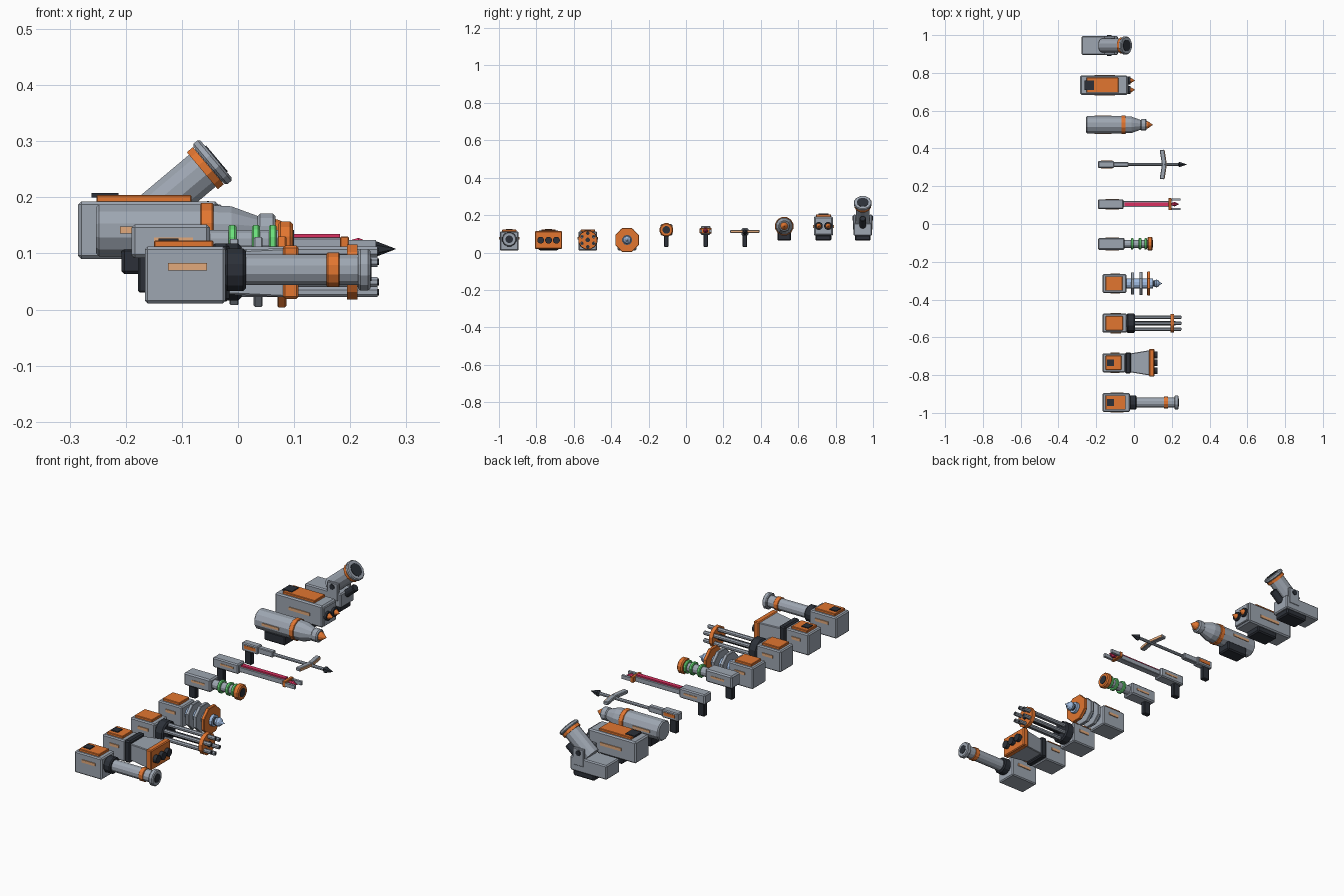
import bpy, bmesh, math
from mathutils import Matrix, Vector

if "Cube" in bpy.data.objects:
    bpy.data.objects.remove(bpy.data.objects["Cube"])


def material(name, rgb):
    m = bpy.data.materials.new(name)
    m.diffuse_color = (*rgb, 1)
    m.use_nodes = True
    m.node_tree.nodes["Principled BSDF"].inputs["Base Color"].default_value = m.diffuse_color
    return m


GREY = material("steel", (0.34, 0.38, 0.44))
ORANGE = material("orange", (0.76, 0.18, 0.03))
TAN = material("tan", (0.76, 0.40, 0.20))
DARK = material("dark", (0.025, 0.03, 0.04))
GREEN = material("green", (0.15, 0.75, 0.2))
RED = material("red", (0.7, 0.03, 0.12))
BLUE = material("blue", (0.35, 0.5, 0.75))


def finish(name, bm, mat):
    bmesh.ops.recalc_face_normals(bm, faces=bm.faces)
    me = bpy.data.meshes.new(name)
    bm.to_mesh(me)
    bm.free()
    me.materials.append(mat)
    ob = bpy.data.objects.new(name, me)
    bpy.context.collection.objects.link(ob)
    return ob


def block(name, x0, x1, y, hw, z0, z1, mat=GREY, bevel=0.0, tip=(1, 1)):
    """Box along x; tip scales the width and height of the +x end."""
    bm = bmesh.new()
    bmesh.ops.create_cube(bm, size=2)
    for v in bm.verts:
        sy, sz = tip if v.co.x > 0 else (1, 1)
        v.co = Vector((x1 if v.co.x > 0 else x0, y + v.co.y * hw * sy,
                       (z0 + z1) / 2 + v.co.z * (z1 - z0) / 2 * sz))
    if bevel:
        bmesh.ops.bevel(bm, geom=bm.edges[:], offset=bevel, segments=1, affect='EDGES')
    return finish(name, bm, mat)


def lathe(name, y, z, profile, mat=GREY, n=12, x=0.0, tilt=0.0, turn=None):
    """Turn (along, radius) points about the x axis, pitched up by tilt."""
    bm = bmesh.new()
    rings = []
    for px, r in profile:
        if r == 0:
            rings.append([bm.verts.new((px, 0, 0))])
            continue
        r /= math.cos(math.pi / n)
        angs = [2 * math.pi * (i + 0.5) / n for i in range(n)]
        rings.append([bm.verts.new((px, r * math.cos(a), r * math.sin(a))) for a in angs])
    for a, b in zip(rings, rings[1:]):
        for i in range(n):
            j = (i + 1) % n
            bm.faces.new([a[i], a[j], b[0]] if len(b) == 1 else
                         [a[0], b[j], b[i]] if len(a) == 1 else [a[i], a[j], b[j], b[i]])
    for end in (rings[0], rings[-1]):
        if len(end) > 1:
            bm.faces.new(end)
    rot = turn or Matrix.Rotation(-tilt, 4, 'Y')
    bm.transform(Matrix.Translation((x, y, z)) @ rot)
    return finish(name, bm, mat)


def tube(name, y, z, x0, x1, r, mat=GREY, n=12, c=0.0, **k):
    """Cylinder with optional chamfered rims."""
    prof = [(x0, r - c), (x0 + c, r), (x1 - c, r), (x1, r - c)] if c else [(x0, r), (x1, r)]
    return lathe(name, y, z, prof, mat, n, **k)


def strips(name, y, hw, x0, x1, z0, z1):
    for s in (-1, 1):
        block(name + "_side_strip", x0, x1, y + s * hw, 0.004, z0, z1, TAN)


def housing(name, y, x1, hatch):
    """Shared receiver box of the four turret weapons."""
    block(name + "_housing", -0.166, x1, y, 0.05, 0.011, 0.112, bevel=0.005)
    block(name + "_top_panel", -0.15, x1 - 0.022, y, 0.038, 0.11, 0.123, ORANGE, 0.002)
    if hatch:
        block(name + "_hatch", -0.142, -0.106, y, 0.018, 0.12, 0.127, DARK)
    strips(name, y, 0.05, -0.125, x1 - 0.033, 0.07, 0.083)


# cannon
y, z = -0.945, 0.071
housing("cannon", y, -0.022, True)
tube("cannon_collar", y, z, -0.024, 0.014, 0.038, DARK, c=0.005)
tube("cannon_barrel", y, z, 0.01, 0.22, 0.027)
tube("cannon_band", y, z, 0.158, 0.181, 0.031, ORANGE, c=0.002)
tube("cannon_muzzle", y, z, 0.214, 0.236, 0.037, c=0.004)
tube("cannon_bore", y, z, 0.23, 0.238, 0.02, DARK)

# triple spread gun
y, z = -0.735, 0.066
housing("spread", y, -0.045, True)
block("spread_collar", -0.047, -0.015, y, 0.056, 0.014, 0.118, DARK, 0.006)
block("spread_flare", -0.018, 0.09, y, 0.05, 0.027, 0.105, bevel=0.003, tip=(1.36, 1.13))
block("spread_face", 0.08, 0.108, y, 0.073, 0.019, 0.114, ORANGE, 0.004)
for d in (-0.042, 0, 0.042):
    tube("spread_bore", y + d, z, 0.1, 0.125, 0.018, DARK)

# rotary gun
y, z = -0.525, 0.067
housing("rotary", y, -0.037, False)
tube("rotary_collar", y, z, -0.039, 0.006, 0.051, DARK, c=0.006)
tube("rotary_spindle", y, z, 0, 0.22, 0.012, DARK, 8)
tube("rotary_band", y, z, 0.194, 0.213, 0.049, ORANGE)
for i in range(6):
    a = math.pi * (i + 0.5) / 3
    by, bz = y + 0.036 * math.cos(a), z + 0.036 * math.sin(a)
    tube("rotary_barrel", by, bz, 0, 0.249, 0.009, n=8)
    tube("rotary_bore", by, bz, 0.245, 0.251, 0.006, DARK, 8)

# coil gun
y, z = -0.315, 0.067
housing("coil", y, -0.04, False)
tube("coil_core", y, z, -0.042, 0.1, 0.026, BLUE)
for x0, r, m in ((-0.015, 0.059, GREY), (0.028, 0.062, GREY), (0.07, 0.063, ORANGE)):
    tube("coil_disc", y, z, x0, x0 + 0.016, r, m, 8, c=0.002)
tube("coil_neck", y, z, 0.086, 0.112, 0.016, DARK)
lathe("coil_tip", y, z, [(0.104, 0.008), (0.11, 0.018), (0.12, 0.021), (0.13, 0.016),
                         (0.136, 0.008), (0.152, 0)], BLUE, 10)


def grip(name, y):
    block(name + "_grip", -0.178, -0.142, y, 0.012, 0.03, 0.105, DARK, 0.003)


# energy pistol
y, z = -0.105, 0.121
grip("pistol", y)
block("pistol_body", -0.19, -0.05, y, 0.032, 0.092, 0.152, bevel=0.006)
strips("pistol", y, 0.03, -0.15, -0.08, 0.118, 0.128)
tube("pistol_barrel", y, z, -0.055, 0.08, 0.021)
for x0 in (-0.017, 0.025, 0.055):
    tube("pistol_ring", y, z, x0, x0 + 0.014, 0.03, GREEN, c=0.003)
tube("pistol_muzzle", y, z, 0.071, 0.098, 0.036, ORANGE, c=0.005)
tube("pistol_bore", y, z, 0.09, 0.1, 0.02, DARK)

# shock lance
y, z = 0.105, 0.116
grip("lance", y)
block("lance_body", -0.19, -0.055, y, 0.026, 0.095, 0.142, bevel=0.005)
strips("lance", y, 0.024, -0.15, -0.08, 0.115, 0.124)
block("lance_rail", -0.06, 0.19, y, 0.016, 0.104, 0.128, bevel=0.002)
block("lance_charge_strip", -0.05, 0.182, y, 0.01, 0.126, 0.135, RED)
block("lance_bracket", 0.182, 0.198, y, 0.032, 0.103, 0.13, ORANGE, 0.002)
for s in (-1, 1):
    block("lance_prong", 0.195, 0.246, y + s * 0.025, 0.006, 0.107, 0.124)
lathe("lance_spark", y, z, [(0.195, 0.006), (0.215, 0.012), (0.24, 0)], RED, 8)

# bolt thrower
y, z = 0.315, 0.108
grip("bolt", y)
block("bolt_stock", -0.19, -0.105, y, 0.018, 0.092, 0.13, bevel=0.004)
block("bolt_fore_end", -0.108, -0.03, y, 0.012, 0.096, 0.124, bevel=0.003)
for s in (-1, 1):
    block("bolt_stock_strip", -0.175, -0.115, y + s * 0.018, 0.002, 0.105, 0.12, ORANGE)
tube("bolt_shaft", y, z, -0.035, 0.25, 0.007, n=8)
for s in (-1, 1):
    arm = block("bolt_bow_arm", -0.012, 0.012, 0.038, 0.04, -0.008, 0.008, TAN if s > 5 else GREY, 0.003)
    face = block("bolt_bow_strip", 0.011, 0.014, 0.038, 0.036, -0.006, 0.006, TAN)
    turn = (Matrix.Translation((0.16, y, 0.113)) @ Matrix.Diagonal((1, s, 1, 1))
            @ Matrix.Rotation(math.radians(9), 4, 'Z'))
    for ob in (arm, face):
        ob.data.transform(turn)
        if s < 0:
            ob.data.flip_normals()
lathe("bolt_head", y, z, [(0.232, 0.006), (0.24, 0.014), (0.282, 0)], DARK, 6)


def mount(name, y, hw, top):
    block(name + "_mount", -0.208, -0.095, y, hw, 0.063, top, DARK, 0.006)


# rocket pod
y, z = 0.525, 0.141
mount("rocket", y, 0.036, 0.11)
tube("rocket_body", y, z, -0.253, -0.06, 0.046, c=0.005)
strips("rocket", y, 0.045, -0.21, -0.12, 0.136, 0.148)
tube("rocket_band", y, z, -0.067, -0.044, 0.049, ORANGE, c=0.002)
lathe("rocket_taper", y, z, [(-0.05, 0.045), (-0.012, 0.043), (0.04, 0.024)])
tube("rocket_nozzle", y, z, 0.034, 0.067, 0.03, c=0.005)
lathe("rocket_nose", y, z, [(0.06, 0.022), (0.075, 0.018), (0.1, 0)], ORANGE)

# twin missile box
y, z = 0.735, 0.142
mount("missile", y, 0.042, 0.095)
block("missile_box", -0.285, -0.035, y, 0.051, 0.09, 0.193, bevel=0.006)
block("missile_top_panel", -0.252, -0.083, y, 0.04, 0.19, 0.204, ORANGE, 0.002)
block("missile_hatch", -0.261, -0.213, y, 0.026, 0.2, 0.208, DARK)
strips("missile", y, 0.051, -0.21, -0.1, 0.132, 0.146)
block("missile_face", -0.042, -0.028, y, 0.046, 0.097, 0.187, bevel=0.003)
for s in (-1, 1):
    tube("missile_tube", y + s * 0.025, z, -0.035, -0.018, 0.021, DARK)
    lathe("missile_nose", y + s * 0.025, z, [(-0.025, 0.015), (-0.015, 0.013), (0.006, 0)], ORANGE)

# mortar
y = 0.945
mount("mortar", y, 0.042, 0.095)
block("mortar_base", -0.277, -0.085, y, 0.049, 0.09, 0.158, bevel=0.005)
for s in (-1, 1):
    block("mortar_cheek", -0.158, -0.1, y + s * 0.044, 0.007, 0.12, 0.202, bevel=0.003)
    tube("mortar_pivot", y + s * 0.05, 0.182, -0.005, 0.005, 0.012, DARK, 8, x=-0.13,
         turn=Matrix.Rotation(math.pi / 2, 4, 'Z'))
pose = dict(x=-0.039, tilt=math.radians(40))
tube("mortar_barrel", y, 0.268, -0.165, -0.015, 0.037, **pose)
tube("mortar_band", y, 0.268, -0.032, -0.018, 0.043, ORANGE, **pose)
tube("mortar_muzzle", y, 0.268, -0.017, 0, 0.047, c=0.004, **pose)
tube("mortar_bore", y, 0.268, -0.006, 0.002, 0.03, DARK, **pose)
tube("mortar_recoil_cylinder", y, 0.163, -0.035, 0.03, 0.017, DARK, c=0.003,
     x=-0.065, tilt=math.radians(40))
